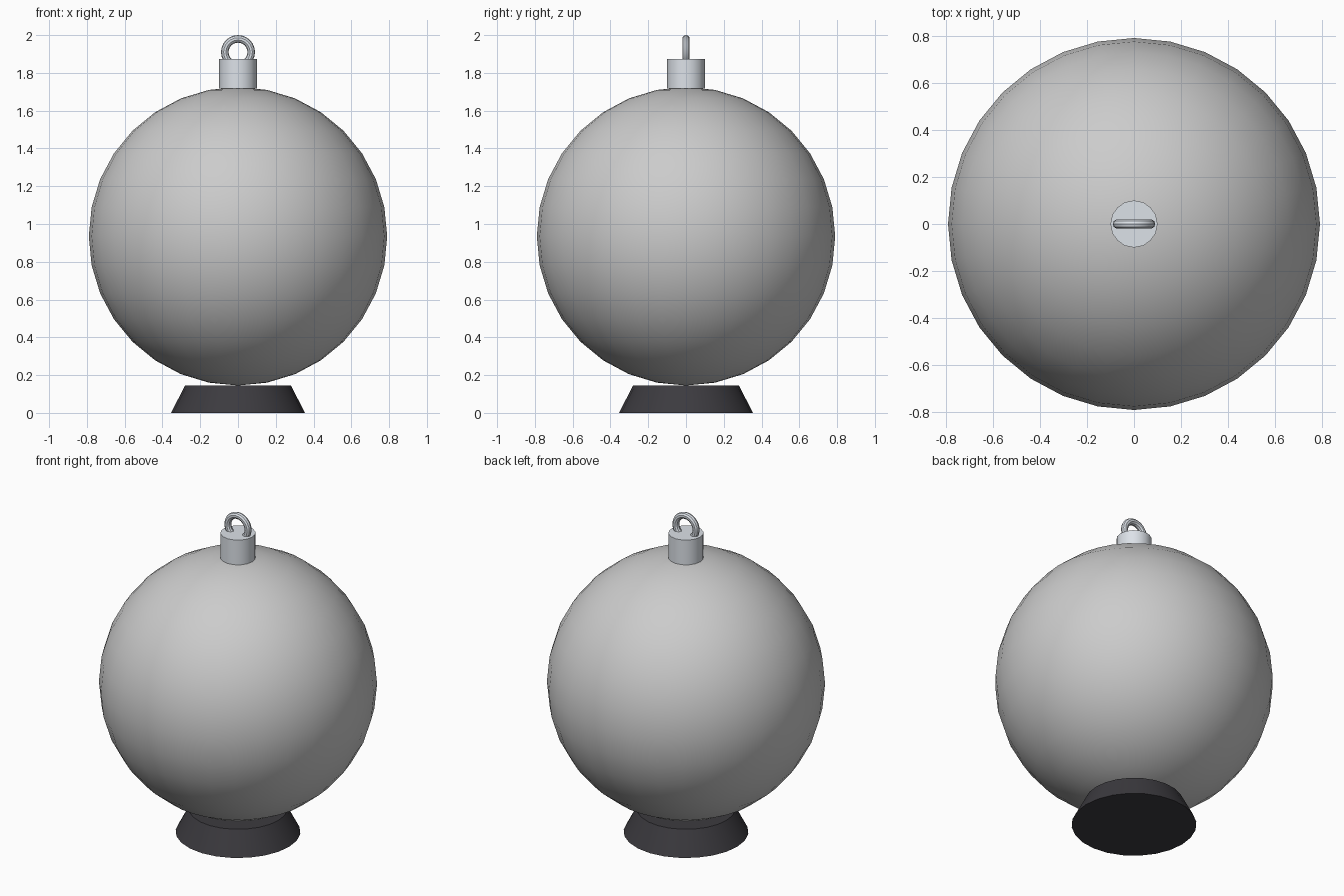
import bpy
import math

if "Cube" in bpy.data.objects:
    bpy.data.objects.remove(bpy.data.objects["Cube"])


def finish(name, color=None):
    ob = bpy.context.object
    ob.name = name
    bpy.ops.object.shade_smooth_by_angle(angle=math.radians(30))
    if color:
        mat = bpy.data.materials.new(name + "_colour")
        mat.diffuse_color = (*color, 1)
        mat.use_nodes = True
        mat.node_tree.nodes["Principled BSDF"].inputs["Base Color"].default_value = mat.diffuse_color
        ob.data.materials.append(mat)
    return ob


METAL = (0.72, 0.76, 0.81)
DARK = (0.045, 0.043, 0.05)

# Tapered stand
bpy.ops.mesh.primitive_cone_add(vertices=24, radius1=0.355, radius2=0.28,
                                depth=0.145, location=(0, 0, 0.0725))
finish("stand", DARK)

# Round globe
bpy.ops.mesh.primitive_uv_sphere_add(segments=32, ring_count=16, radius=0.79,
                                     location=(0, 0, 0.935))
finish("globe")

# Cap on top of the globe
bpy.ops.mesh.primitive_cylinder_add(vertices=16, radius=0.1, depth=0.155,
                                    location=(0, 0, 1.795))
finish("cap", METAL)

# Hanging ring, upright and facing the front
bpy.ops.mesh.primitive_torus_add(major_segments=24, minor_segments=10,
                                 major_radius=0.07, minor_radius=0.02,
                                 location=(0, 0, 1.91),
                                 rotation=(math.pi / 2, 0, 0))
ring = finish("hanging_ring", METAL)
ring.data.polygons.foreach_set("use_smooth", [True] * len(ring.data.polygons))
